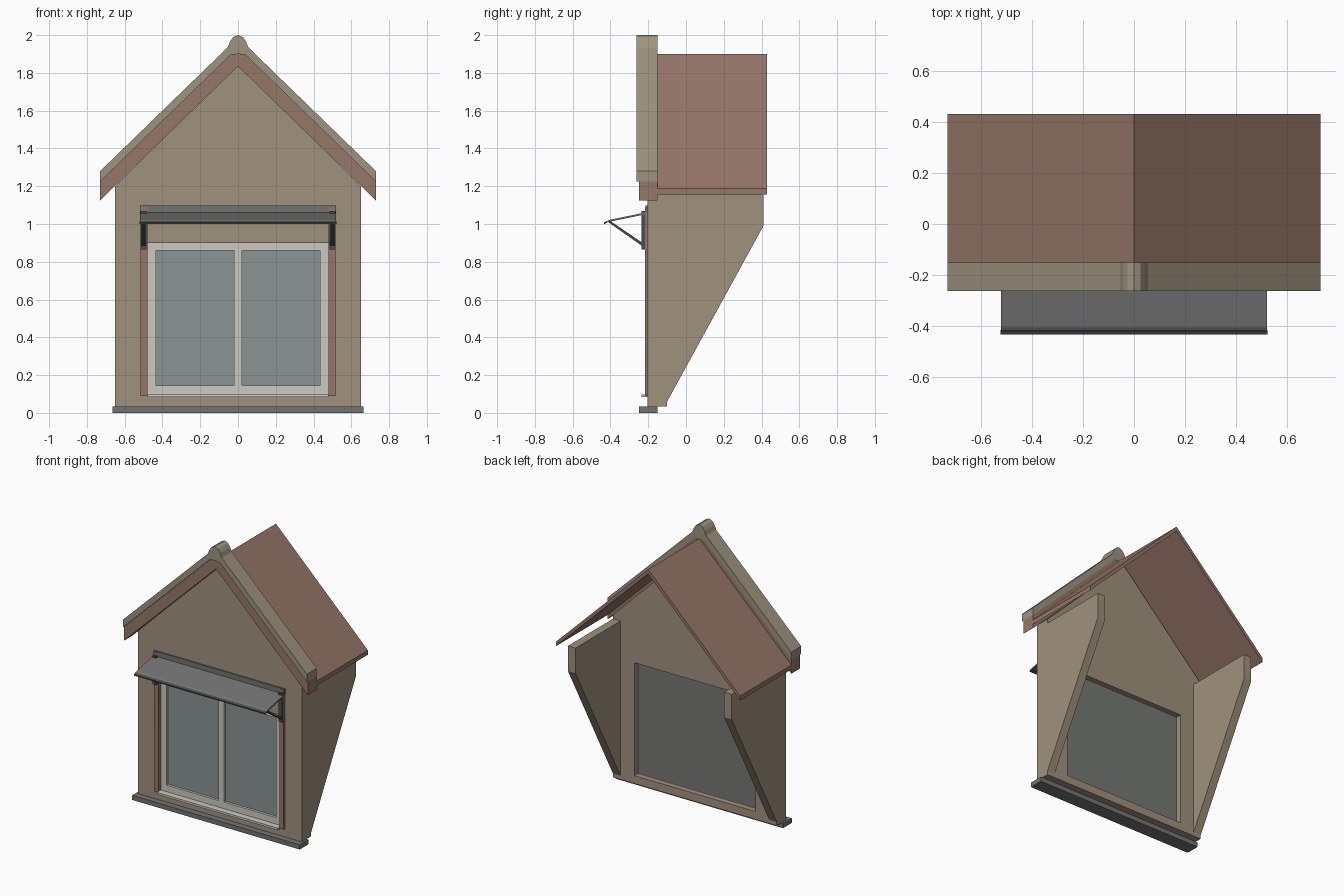
import bpy, bmesh
from mathutils import Vector

if "Cube" in bpy.data.objects:
    bpy.data.objects.remove(bpy.data.objects["Cube"])


def material(name, *rgb):
    linear = [(((c / 255) + 0.055) / 1.055) ** 2.4 for c in rgb] + [1]
    m = bpy.data.materials.new(name)
    m.use_nodes = True
    m.diffuse_color = linear
    m.node_tree.nodes["Principled BSDF"].inputs["Base Color"].default_value = linear
    return m


PLASTER = material("warm beige plaster", 160, 145, 125)
TRIM = material("stone trim", 158, 148, 128)
BROWN = material("red brown", 150, 119, 105)
METAL = material("mid grey metal", 115, 116, 114)
DARK = material("dark grey metal", 75, 77, 77)
WHITE = material("off white frame", 205, 201, 193)
GLASS = material("grey blue glass", 138, 148, 148)
BACKING = material("grey backing", 118, 120, 117)


def prism(name, points, axis, lo, hi, mat):
    """Extrude a 2D outline along an axis: 'x' takes (y, z), 'y' takes (x, z)."""
    bm = bmesh.new()
    place = (lambda p, t: (t, *p)) if axis == "x" else (lambda p, t: (p[0], t, p[1]))
    face = bm.faces.new([bm.verts.new(place(p, lo)) for p in points])
    out = bmesh.ops.extrude_face_region(bm, geom=[face])
    move = Vector(place((0, 0), hi - lo))
    bmesh.ops.translate(bm, vec=move, verts=[v for v in out["geom"] if isinstance(v, bmesh.types.BMVert)])
    bmesh.ops.recalc_face_normals(bm, faces=bm.faces)
    mesh = bpy.data.meshes.new(name)
    bm.to_mesh(mesh)
    bm.free()
    mesh.materials.append(mat)
    ob = bpy.data.objects.new(name, mesh)
    bpy.context.collection.objects.link(ob)
    return ob


def box(name, x, y, z, mat):
    return prism(name, [(x[0], z[0]), (x[1], z[0]), (x[1], z[1]), (x[0], z[1])], "y", *y, mat)


def pair(name, x, y, z, mat):
    """A box on each side of the centre line."""
    for side, s in (("left", 1), ("right", -1)):
        box(f"{side}_{name}", sorted((s * x[0], s * x[1])), y, z, mat)


def symmetric(half):
    """Complete an outline given its +x half, bottom to top and centre points included."""
    return half + [(-x, z) for x, z in reversed(half) if x > 0]


def gable_band(half_top, half_bottom):
    """Outline between an upper and a lower roof line, both given from eave to ridge."""
    return (half_top + [(-x, z) for x, z in reversed(half_top) if x > 0]
            + [(-x, z) for x, z in half_bottom] + [(x, z) for x, z in reversed(half_bottom) if x > 0])


# Gabled front wall with a window opening
wall = prism("front_wall", symmetric([(0.65, 0.033), (0.65, 1.2), (0, 1.84)]), "y", -0.205, -0.1, PLASTER)
cutter = box("window_cutter", (-0.48, 0.48), (-0.4, 0.1), (0.09, 0.9), PLASTER)
cutter.hide_render = True
cutter.hide_viewport = True
cut = wall.modifiers.new("opening", "BOOLEAN")
cut.operation = "DIFFERENCE"
cut.solver = "EXACT"
cut.object = cutter

# Side cheeks tapering down to the wall foot
cheek = [(-0.2, 0.033), (-0.1, 0.033), (-0.1, 0.06), (0.41, 0.99), (0.41, 1.17), (-0.2, 1.17)]
for side, lo, hi in (("left", 0.59, 0.65), ("right", -0.65, -0.59)):
    prism(f"{side}_cheek", cheek, "x", lo, hi, PLASTER)

# Roof, barge boards and stone coping with a rounded ridge
prism("roof", gable_band([(0.73, 1.187), (0, 1.9)], [(0.73, 1.155), (0, 1.868)]), "y", -0.155, 0.43, BROWN)
prism("barge_boards", gable_band([(0.73, 1.225), (0.04, 1.895), (0, 1.9)], [(0.73, 1.125), (0, 1.835)]),
      "y", -0.25, -0.152, BROWN)
ridge = [(0.73, 1.28), (0.055, 1.935), (0.043, 1.965), (0.025, 1.99), (0, 2.0)]
prism("coping", gable_band(ridge, [(0.73, 1.225), (0.04, 1.895), (0, 1.9)]), "y", -0.263, -0.15, TRIM)

# Base ledge
box("base_ledge", (-0.665, 0.665), (-0.25, -0.15), (0, 0.033), METAL)

# Window frame bars, panes, backing and sill
frame_y = (-0.19, -0.14)
pair("frame_stile", (0.435, 0.48), frame_y, (0.09, 0.9), WHITE)
box("frame_mullion", (-0.022, 0.022), frame_y, (0.09, 0.9), WHITE)
for name, z in (("bottom", (0.09, 0.145)), ("top", (0.86, 0.9))):
    box(f"frame_{name}_rail", (-0.48, 0.48), frame_y, z, WHITE)
pair("pane", (0.022, 0.435), (-0.172, -0.16), (0.145, 0.86), GLASS)
box("window_backing", (-0.475, 0.475), (-0.142, -0.135), (0.095, 0.895), BACKING)
box("window_sill", (-0.48, 0.48), (-0.235, -0.17), (0.083, 0.098), WHITE)

# Shutter guide rails and lintel
pair("guide_rail", (0.48, 0.515), (-0.217, -0.2), (0.09, 1.09), BROWN)
box("lintel", (-0.48, 0.48), (-0.209, -0.203), (0.9, 1.06), PLASTER)

# Awning: wall cassette, sloping sheet with a front lip, brackets and struts
box("awning_cassette", (-0.52, 0.52), (-0.215, -0.2), (1.06, 1.097), METAL)
prism("awning_sheet", [(-0.43, 1.005), (-0.405, 1.022), (-0.21, 1.062), (-0.21, 1.052), (-0.405, 1.012)],
      "x", -0.52, 0.52, METAL)
prism("awning_lip", [(-0.433, 1.0), (-0.433, 1.008), (-0.418, 1.016), (-0.415, 1.008)], "x", -0.522, 0.522, DARK)
pair("awning_bracket", (0.485, 0.515), (-0.235, -0.205), (0.865, 1.07), DARK)
strut = [(-0.415, 1.012), (-0.395, 1.012), (-0.23, 0.9), (-0.23, 0.882)]
for side, lo, hi in (("left", 0.49, 0.51), ("right", -0.51, -0.49)):
    prism(f"{side}_awning_strut", strut, "x", lo, hi, DARK)
